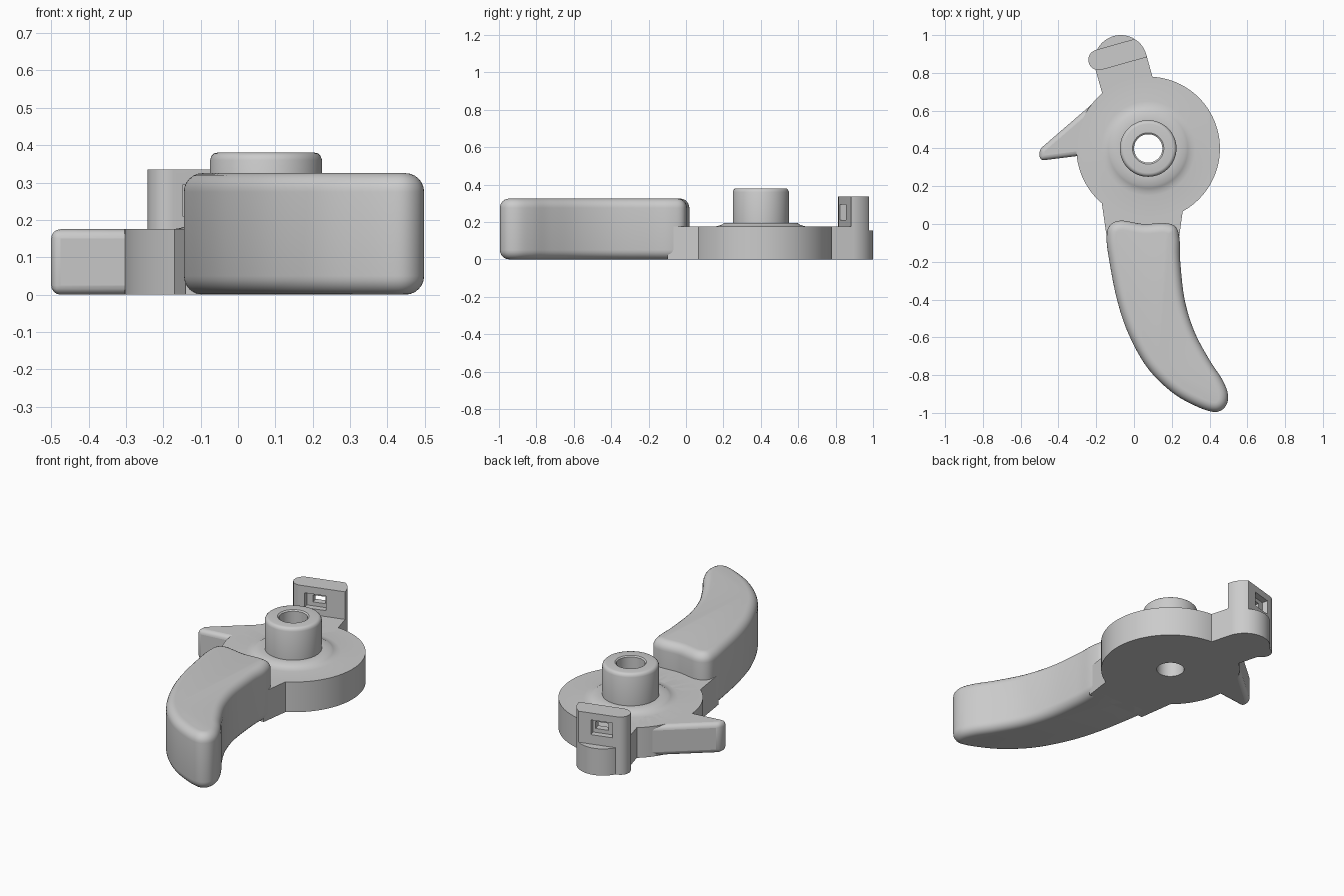
import bpy, bmesh, math
from mathutils import Vector

if "Cube" in bpy.data.objects:
    bpy.data.objects.remove(bpy.data.objects["Cube"], do_unlink=True)

grey = bpy.data.materials.new("plain grey")
grey.use_nodes = True
grey.diffuse_color = (0.6, 0.6, 0.6, 1)
grey.node_tree.nodes["Principled BSDF"].inputs["Base Color"].default_value = (0.6, 0.6, 0.6, 1)

HUB = Vector((0.075, 0.40, 0))      # centre of the disc
POST = Vector((-0.07, 0.86, 0))     # centre of the rounded arm end
TILT = math.radians(15.6)           # arm and post angle
BASE = 0.175                        # thickness of the flat body


def finish(name, bm, location=(0, 0, 0), turn=0.0):
    bmesh.ops.recalc_face_normals(bm, faces=bm.faces)
    mesh = bpy.data.meshes.new(name)
    bm.to_mesh(mesh)
    bm.free()
    mesh.materials.append(grey)
    obj = bpy.data.objects.new(name, mesh)
    obj.location = location
    obj.rotation_euler.z = turn
    bpy.context.collection.objects.link(obj)
    return obj


def activate(obj):
    bpy.ops.object.select_all(action='DESELECT')
    obj.select_set(True)
    bpy.context.view_layer.objects.active = obj


def smooth(obj, angle=35):
    activate(obj)
    bpy.ops.object.shade_smooth_by_angle(angle=math.radians(angle))


def bridge(bm, rings, closed=False):
    pairs = list(zip(rings, rings[1:] + rings[:1])) if closed else list(zip(rings, rings[1:]))
    for a, b in pairs:
        for i in range(len(a)):
            j = (i + 1) % len(a)
            bm.faces.new((a[i], a[j], b[j], b[i]))


def loft(outline, layers):
    """Stack copies of a counter-clockwise outline, each as (inset, height)."""
    bm = bmesh.new()
    n = len(outline)
    rings = []
    for inset, z in layers:
        ring = []
        for i, (x, y) in enumerate(outline):
            nxt, prv = outline[(i + 1) % n], outline[i - 1]
            t = Vector((nxt[0] - prv[0], nxt[1] - prv[1])).normalized()
            ring.append(bm.verts.new((x - t.y * inset, y + t.x * inset, z)))
        rings.append(ring)
    bridge(bm, rings)
    bm.faces.new(rings[0])
    bm.faces.new(rings[-1])
    return bm


def prism(outline, height):
    return loft(outline, [(0, 0), (0, height)])


def arc(cx, cy, r, start, end, steps):
    angles = [math.radians(start + (end - start) * i / steps) for i in range(steps + 1)]
    return [(cx + r * math.cos(a), cy + r * math.sin(a)) for a in angles]


def closed_curve(points, steps):
    """Smooth closed curve through the points."""
    pts = [Vector(p) for p in points]
    n, out = len(pts), []
    for i in range(n):
        a, b, c, d = (pts[(i + k) % n] for k in (-1, 0, 1, 2))
        for s in range(steps):
            t = s / steps
            out.append(tuple(0.5 * (2 * b + (c - a) * t + (2 * a - 5 * b + 4 * c - d) * t * t
                                    + (3 * b - a - 3 * c + d) * t ** 3)))
    return out


# Disc with flared collar, raised hub and through hole, as one turned profile
profile = [(0.075, 0), (0.38, 0), (0.38, BASE), (0.25, BASE), (0.23, 0.178), (0.21, 0.185),
           (0.195, 0.195), (0.15, 0.195), (0.15, 0.36), (0.146, 0.371), (0.139, 0.378),
           (0.13, 0.38), (0.083, 0.38), (0.075, 0.374)]
bm = bmesh.new()
bridge(bm, [[bm.verts.new((x, y, z)) for x, y in arc(0, 0, r, 0, 356.25, 95)]
            for r, z in profile], closed=True)
smooth(finish("disc_and_hub", bm, HUB))

# Curved handle with rounded rims
handle_points = [
    (-0.145, -0.08), (-0.13, -0.2), (-0.09, -0.4), (-0.03, -0.58), (0.07, -0.76),
    (0.2, -0.89), (0.33, -0.965), (0.43, -0.995), (0.485, -0.965), (0.497, -0.90),
    (0.465, -0.82), (0.4, -0.72), (0.32, -0.57), (0.268, -0.4), (0.245, -0.2),
    (0.241, -0.08), (0.22, -0.015), (0.16, 0.005), (0.05, 0.0), (-0.07, 0.018), (-0.13, -0.01)]
R, TOP = 0.05, 0.325
rim = [math.radians(15 * i) for i in range(7)]
layers = [(R * (1 - math.sin(a)), R * (1 - math.cos(a))) for a in rim]
layers += [(inset, TOP - z) for inset, z in reversed(layers)]
smooth(finish("handle", loft(closed_curve(handle_points, 6), layers)))

# Neck joining handle to disc
neck = [(-0.14, -0.1), (0.235, -0.1), (0.258, 0.07), (0.2, 0.15), (-0.1, 0.18), (-0.17, 0.11)]
finish("neck", prism(neck, BASE))

# Pointed tooth with softened edges
tooth_outline = [(-0.1, 0.74), (-0.5, 0.395), (-0.5, 0.335), (-0.3, 0.36), (-0.1, 0.385)]
tooth = finish("tooth", prism(tooth_outline, BASE))
bevel = tooth.modifiers.new("soft edges", 'BEVEL')
bevel.width = 0.025
bevel.segments = 4
smooth(tooth)

# Arm: root beside the disc, and a lower rounded tip behind the post
root = [(-0.14, 0.0), (-0.14, -0.17), (0.0, -0.28), (0.14, -0.17), (0.14, 0.0)]
finish("arm_root", prism(root, BASE), POST, TILT)
smooth(finish("arm_tip", prism(arc(0, 0, 0.14, 0, 180, 40), 0.155), POST, TILT))

# Upright post: one end follows the arm tip, the other is rounded
post_outline = arc(0, 0, 0.14, -6, 43, 12) + arc(-0.11, 0.04, 0.055, 90, 270, 20)
post = finish("post", prism(post_outline, 0.335), POST, TILT)


def cut(target, centre, size):
    block = bmesh.new()
    bmesh.ops.create_cube(block, size=1)
    for v in block.verts:
        v.co = Vector(centre) + Vector(a * b for a, b in zip(v.co, size))
    cutter = finish("cutter", block, POST, TILT)
    cutter.hide_render = True
    activate(target)
    mod = target.modifiers.new("window", 'BOOLEAN')
    mod.operation = 'DIFFERENCE'
    mod.solver = 'EXACT'
    mod.object = cutter
    bpy.ops.object.modifier_apply(modifier=mod.name)
    bpy.data.objects.remove(cutter, do_unlink=True)


# Recessed window on both faces with a smaller slot through the middle
for v in (-0.015, 0.095):
    cut(post, (-0.025, v, 0.252), (0.12, 0.07, 0.085))
cut(post, (-0.015, 0.04, 0.252), (0.07, 0.2, 0.04))
smooth(post)
